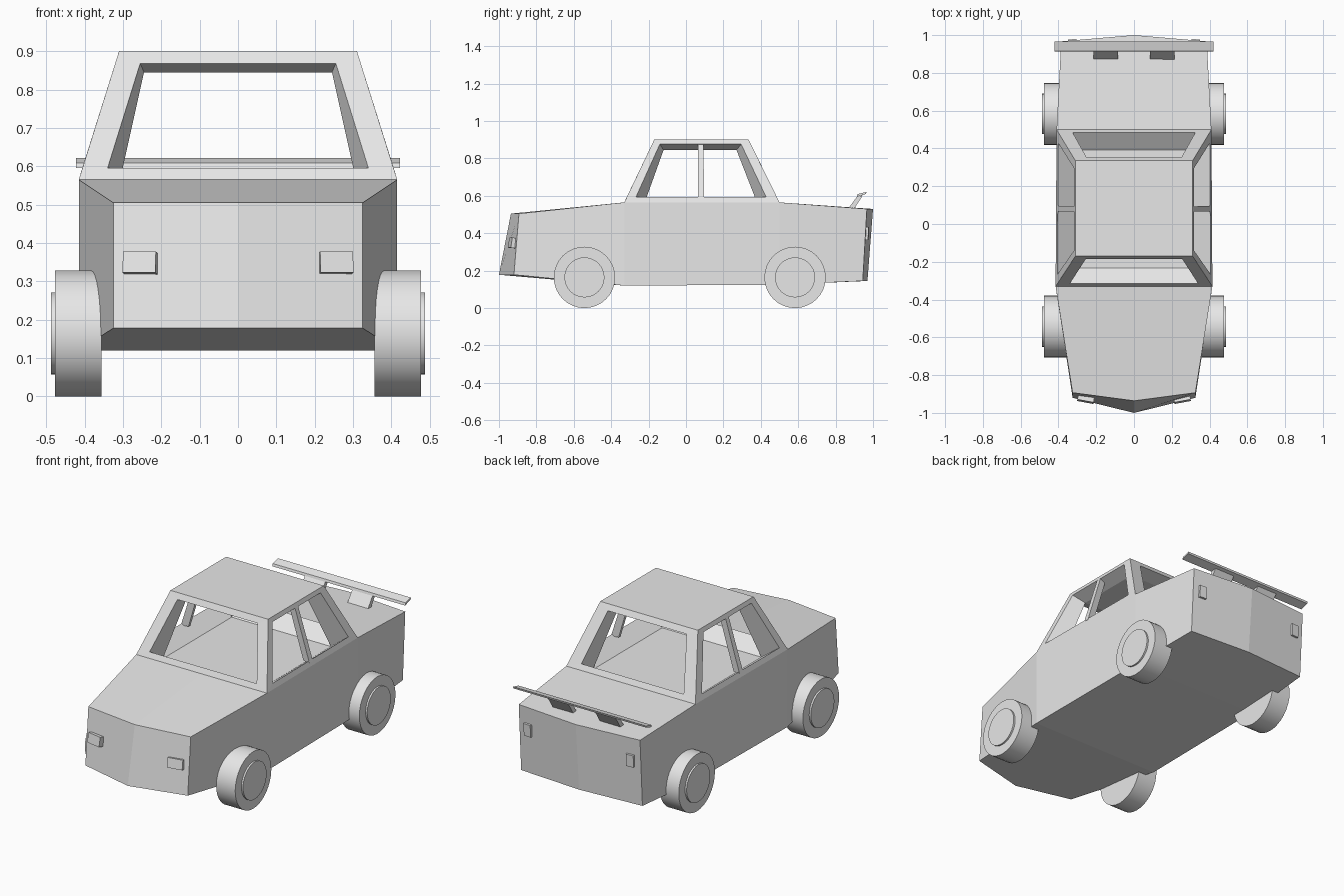
import bpy, bmesh
from math import radians
from mathutils import Matrix

if "Cube" in bpy.data.objects:
    bpy.data.objects.remove(bpy.data.objects["Cube"])

grey = bpy.data.materials.new("light_grey")
grey.use_nodes = True
grey.diffuse_color = (0.8, 0.8, 0.8, 1)
grey.node_tree.nodes["Principled BSDF"].inputs["Base Color"].default_value = (0.8, 0.8, 0.8, 1)


def finish(name, bm):
    """Turn a bmesh into a named object with outward normals."""
    bmesh.ops.recalc_face_normals(bm, faces=bm.faces[:])
    mesh = bpy.data.meshes.new(name)
    bm.to_mesh(mesh)
    bm.free()
    mesh.materials.append(grey)
    obj = bpy.data.objects.new(name, mesh)
    bpy.context.collection.objects.link(obj)
    return obj


def box(name, centre, size, rot=(0, 0, 0)):
    bm = bmesh.new()
    bmesh.ops.create_cube(bm, size=1, matrix=Matrix.Diagonal((*size, 1)))
    obj = finish(name, bm)
    obj.location = centre
    obj.rotation_euler = [radians(a) for a in rot]
    return obj


def extrude_x(name, profile, x0, x1):
    """Extrude a side (y, z) profile between two x positions."""
    bm = bmesh.new()
    ends = [[bm.verts.new((x, y, z)) for y, z in profile] for x in (x0, x1)]
    for e in ends:
        bm.faces.new(e)
    for i in range(len(profile)):
        j = (i + 1) % len(profile)
        bm.faces.new((ends[0][i], ends[0][j], ends[1][j], ends[1][i]))
    return finish(name, bm)


# Lower body: half width, bottom z, top z, then y of side bottom/top and centre bottom/top
stations = [
    (0.325, 0.178, 0.505, -0.920, -0.893, -1.0, -0.936),
    (0.415, 0.120, 0.565, -0.33, -0.33, -0.33, -0.33),
    (0.410, 0.125, 0.565, 0.50, 0.50, 0.50, 0.50),
    (0.385, 0.145, 0.530, 0.945, 0.967, 0.97, 1.0),
]
bm = bmesh.new()
rings = []
for w, zb, zt, sb, st, cb, ct in stations:
    pts = [(-w, sb, zb), (-w, st, zt), (0, ct, zt), (w, st, zt), (w, sb, zb), (0, cb, zb)]
    rings.append([bm.verts.new(p) for p in pts])
for s in range(3):
    a, b = rings[s], rings[s + 1]
    for i in range(6):
        if s == 1 and i in (1, 2):
            continue  # opening under the cabin
        j = (i + 1) % 6
        bm.faces.new((a[i], a[j], b[j], b[i]))
for r in (rings[0], rings[-1]):
    bm.faces.new((r[0], r[1], r[2], r[5]))
    bm.faces.new((r[5], r[2], r[3], r[4]))
finish("body", bm)

# Cabin: outer and inner tapered boxes joined through four window openings
bm = bmesh.new()


def level(z, wf, wr, yf, yr):
    """Corners of one level: front left, front right, rear right, rear left."""
    return [bm.verts.new(p) for p in ((wf, yf, z), (-wf, yf, z), (-wr, yr, z), (wr, yr, z))]


out_low, out_top = level(0.565, 0.415, 0.41, -0.33, 0.5), level(0.9, 0.31, 0.31, -0.17, 0.335)
in_low, in_top = level(0.53, 0.315, 0.315, -0.233, 0.393), level(0.845, 0.245, 0.245, -0.12, 0.27)
end_low, end_top = level(0.595, 0.34, 0.325, -0.316, 0.485), level(0.868, 0.255, 0.25, -0.185, 0.351)
side_low, side_top = level(0.595, 0.406, 0.401, -0.267, 0.428), level(0.876, 0.3175, 0.3175, -0.14, 0.295)
for k in range(4):
    n = (k + 1) % 4
    low, top = (end_low, end_top) if k % 2 == 0 else (side_low, side_top)
    outer, window, inner = [(a[k], a[n], b[n], b[k]) for a, b in
                            ((out_low, out_top), (low, top), (in_low, in_top))]
    for a, b in ((outer, window), (window, inner)):
        for i in range(4):
            j = (i + 1) % 4
            bm.faces.new((a[i], a[j], b[j], b[i]))
    bm.faces.new((out_low[k], out_low[n], in_low[n], in_low[k]))
bm.faces.new(out_top)
bm.faces.new(in_top)
# The cabin floor closes the inside; its rim is doubled to keep the shell solid
bm.faces.new([bm.verts.new(v.co) for v in in_low])
finish("cabin", bm)

# Parts repeated on both sides
wheel_y = {"front": -0.543, "rear": 0.583}
for side, s in (("left", 1), ("right", -1)):
    # Door pillar
    bm = bmesh.new()
    foot = [bm.verts.new((s * x, y, 0.585)) for x, y in
            ((0.408, 0.065), (0.408, 0.097), (0.365, 0.09), (0.365, 0.072))]
    head = [bm.verts.new((s * x, y, 0.885)) for x, y in
            ((0.314, 0.065), (0.314, 0.093), (0.275, 0.09), (0.275, 0.068))]
    bm.faces.new(foot)
    bm.faces.new(head)
    for i in range(4):
        j = (i + 1) % 4
        bm.faces.new((foot[i], foot[j], head[j], head[i]))
    finish(f"door_pillar_{side}", bm)

    # Lights
    box(f"headlight_{side}", (s * 0.255, -0.926, 0.348), (0.087, 0.03, 0.055), (-9, 0, s * 10.5))
    box(f"tail_light_{side}", (s * 0.325, 0.964, 0.40), (0.045, 0.025, 0.07), (-3, 0, -s * 4))

    # Spoiler support
    extrude_x(f"spoiler_support_{side}",
              [(0.87, 0.535), (0.90, 0.533), (0.945, 0.602), (0.915, 0.597)], s * 0.085, s * 0.215)

    # Wheels with hub caps
    for end, y in wheel_y.items():
        for part, radius, x0, x1 in (("wheel", 0.164, 0.356, 0.477), ("hub_cap", 0.107, 0.45, 0.487)):
            bpy.ops.mesh.primitive_cylinder_add(
                vertices=32, radius=radius, depth=x1 - x0,
                location=(s * (x0 + x1) / 2, y, 0.164), rotation=(0, radians(90), 0))
            obj = bpy.context.object
            obj.name = f"{part}_{end}_{side}"
            obj.data.materials.append(grey)
            bpy.ops.object.shade_smooth_by_angle(angle=radians(40))

# Spoiler blade
extrude_x("spoiler", [(0.913, 0.595), (0.962, 0.61), (0.965, 0.621), (0.917, 0.609)], -0.422, 0.422)
